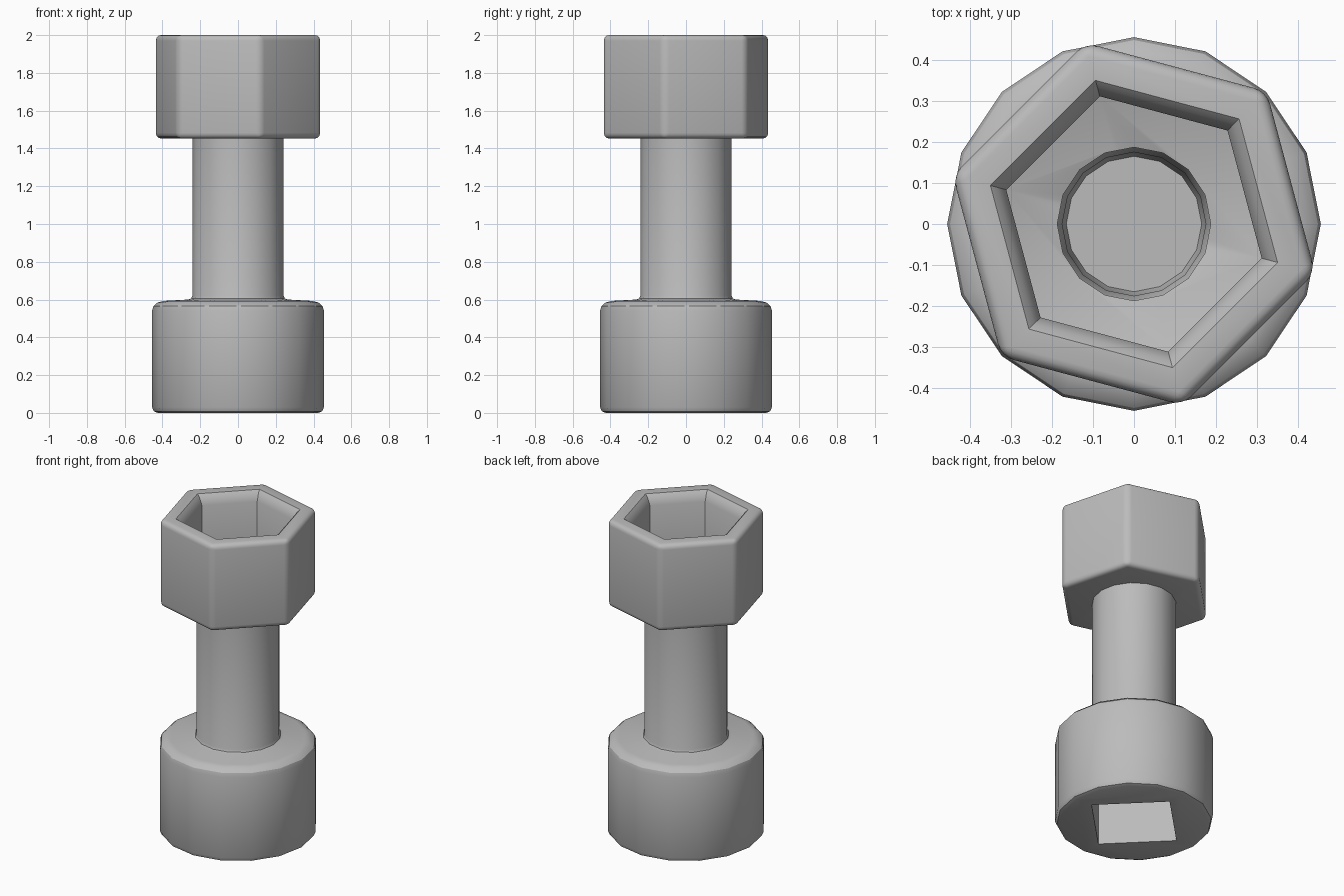
import bpy, bmesh
from math import cos, sin, radians, tau

if "Cube" in bpy.data.objects:
    bpy.data.objects.remove(bpy.data.objects["Cube"])

steel = bpy.data.materials.new("satin grey")
steel.use_nodes = True
GREY = (0.5, 0.5, 0.5, 1)
steel.diffuse_color = GREY
steel.node_tree.nodes["Principled BSDF"].inputs["Base Color"].default_value = GREY


def loft(name, sides, turn, profile, bevel=0):
    """Closed solid: polygon rings of (radius, height), from bottom to top."""
    bm = bmesh.new()
    rings = []
    for r, z in profile:
        angles = [radians(turn) + tau * i / sides for i in range(sides)]
        rings.append([bm.verts.new((r * cos(a), r * sin(a), z)) for a in angles])
    for low, high in zip(rings, rings[1:]):
        for i in range(sides):
            j = (i + 1) % sides
            bm.faces.new((low[i], low[j], high[j], high[i]))
    bm.faces.new(rings[0][::-1])
    bm.faces.new(rings[-1])
    if bevel:
        bmesh.ops.bevel(bm, geom=bm.edges[:], offset=bevel, segments=4,
                        profile=0.5, affect='EDGES', clamp_overlap=True)
    bmesh.ops.recalc_face_normals(bm, faces=bm.faces[:])
    mesh = bpy.data.meshes.new(name)
    bm.to_mesh(mesh)
    bm.free()
    obj = bpy.data.objects.new(name, mesh)
    mesh.materials.append(steel)
    bpy.context.collection.objects.link(obj)
    return obj


def select(obj):
    bpy.ops.object.select_all(action='DESELECT')
    obj.select_set(True)
    bpy.context.view_layer.objects.active = obj


def cut(obj, *cutters):
    select(obj)
    for cutter in cutters:
        mod = obj.modifiers.new("cut", 'BOOLEAN')
        mod.operation, mod.solver, mod.object = 'DIFFERENCE', 'EXACT', cutter
        bpy.ops.object.modifier_apply(modifier=mod.name)
    bpy.ops.object.shade_smooth_by_angle(angle=radians(32))


# Round drive end and shaft, turned in one piece
body = loft("drive_end_and_shaft", 16, 0, [
    (0.425, 0), (0.445, 0.008), (0.455, 0.03), (0.455, 0.54), (0.448, 0.565),
    (0.425, 0.585), (0.39, 0.593), (0.265, 0.6), (0.248, 0.605), (0.242, 0.62),
    (0.242, 1.5)])

# Hexagonal head with rounded edges
head = loft("hex_head", 6, 45, [(0.457, 1.453), (0.457, 2)], bevel=0.03)

# Cutters: hex socket with flared mouth, round bore, square drive hole
socket = loft("socket_cutter", 6, 45, [
    (0.19, 1.52), (0.322, 1.56), (0.322, 1.94), (0.345, 1.985), (0.362, 2.0),
    (0.362, 2.1)])
bore = loft("bore_cutter", 16, 0, [(0.165, 0.9), (0.175, 0.95), (0.175, 1.46),
                                   (0.187, 1.5), (0.187, 1.6)])
drive = loft("square_cutter", 4, 0, [(0.318, -0.1), (0.318, 0.4)])

cut(head, socket, bore)
cut(body, drive, bore)
for cutter in (socket, bore, drive):
    bpy.data.objects.remove(cutter)
